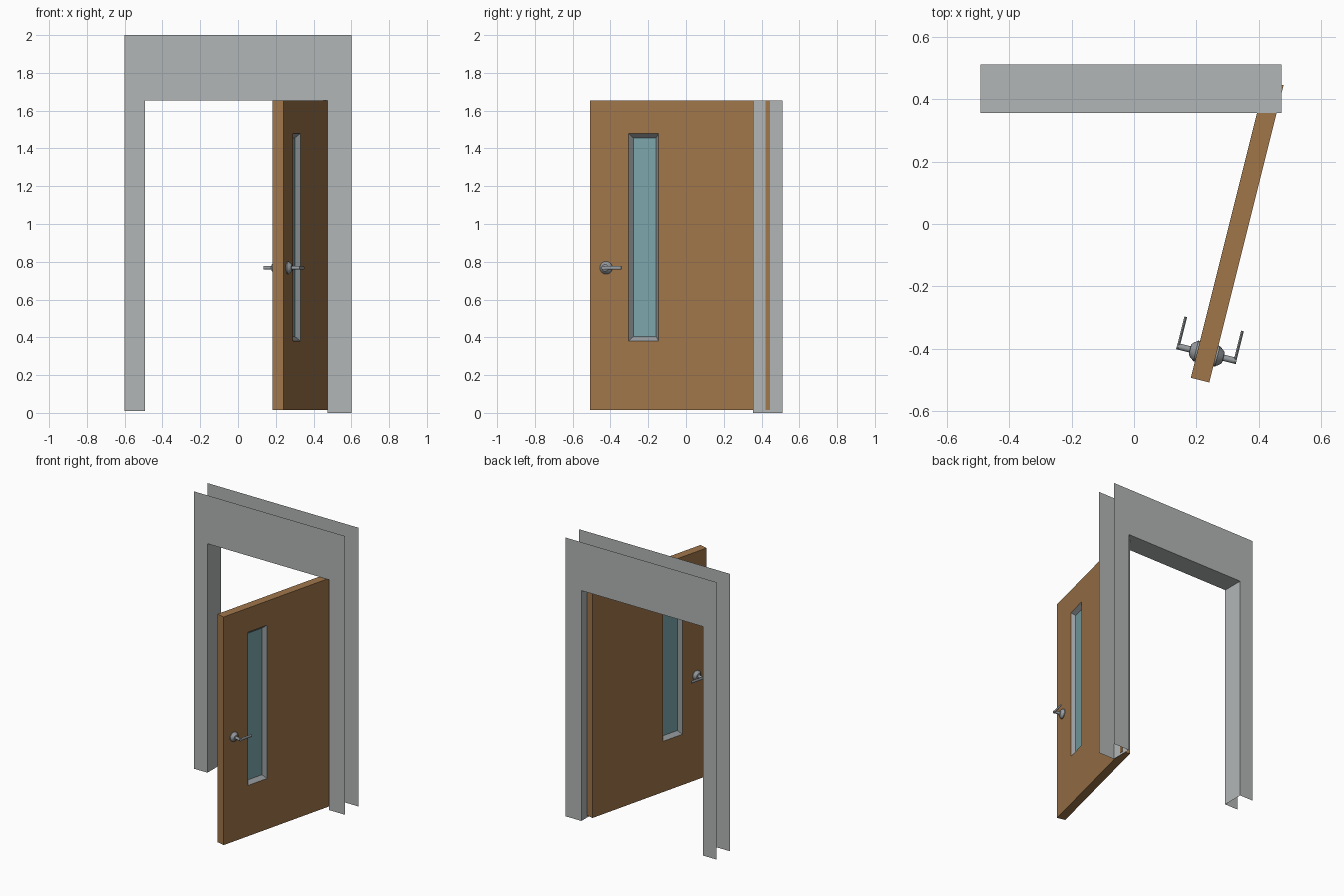
import bpy, math
from mathutils import Matrix, Vector

if "Cube" in bpy.data.objects:
    bpy.data.objects.remove(bpy.data.objects["Cube"])


def material(name, rgb):
    m = bpy.data.materials.new(name)
    m.diffuse_color = (*rgb, 1)
    m.use_nodes = True
    m.node_tree.nodes["Principled BSDF"].inputs["Base Color"].default_value = m.diffuse_color
    return m


GREY = material("grey paint", (0.45, 0.47, 0.47))
WOOD = material("brown wood", (0.35, 0.18, 0.068))
GLASS = material("blue glass", (0.20, 0.38, 0.40))
METAL = material("dull metal", (0.31, 0.33, 0.34))

# Door leaf frame: local x runs from free edge to hinge, y is thickness
DOOR = Matrix.Translation((0.3305, -0.024, 0)) @ Matrix.Rotation(math.atan2(0.952, 0.238), 4, 'Z')
HALF, T = 0.4905, 0.0305


def make(name, verts, faces, mat, matrix=None):
    me = bpy.data.meshes.new(name)
    me.from_pydata([Vector(v) for v in verts], [], faces)
    me.materials.append(mat)
    ob = bpy.data.objects.new(name, me)
    bpy.context.collection.objects.link(ob)
    if matrix:
        ob.matrix_world = matrix
    return ob


def rect(x0, x1, z0, z1, y):
    return [(x0, y, z0), (x1, y, z0), (x1, y, z1), (x0, y, z1)]


def ring(a, b, flip=False):
    """Four quads joining two loops of four vertices."""
    out = [(a + i, a + (i + 1) % 4, b + (i + 1) % 4, b + i) for i in range(4)]
    return [f[::-1] for f in out] if flip else out


# Door surround: two open sheets and the lining between them
XL, XR, ZT, YF, YB = -0.492, 0.473, 1.653, 0.356, 0.511
profile = [(-0.6, 0.01), (XL, 0.01), (XL, ZT), (XR, ZT), (XR, 0),
           (0.6, 0), (0.6, 2), (-0.6, 2)]
make("surround_front", [(x, YF, z) for x, z in profile], [tuple(range(8))], GREY)
make("surround_back", [(x, YB, z) for x, z in profile], [tuple(range(7, -1, -1))], GREY)
lining = [(x, y, z) for x, z in profile[1:5] for y in (YF, YB)]
make("surround_lining", lining, [(2 * i, 2 * i + 1, 2 * i + 3, 2 * i + 2) for i in range(3)], GREY)

# Door leaf with a window opening
outer = (-HALF, HALF, 0.016, 1.653)
hole = (-0.282, -0.117, 0.38, 1.48)
pane = (-0.262, -0.137, 0.404, 1.456)
v = rect(*outer, -T) + rect(*hole, -T) + rect(*outer, T) + rect(*hole, T)
make("door_leaf", v, ring(0, 4) + ring(8, 12, True) + ring(0, 8, True), WOOD, DOOR)

# Sloped window frame on both faces, glass in the middle
G = 0.004
v = rect(*hole, -T) + rect(*pane, -G) + rect(*hole, T) + rect(*pane, G)
make("window_frame", v, ring(0, 4) + ring(8, 12, True), METAL, DOOR)
make("window_glass", rect(*pane, -G) + rect(*pane, G),
     [(0, 1, 2, 3), (7, 6, 5, 4)] + ring(0, 4, True), GLASS, DOOR)

# Handles: turned rose and stem, plus a lever pointing towards the hinge
HX, HZ, N = -0.403, 0.768, 20
turned = [(0.034, 0), (0.034, 0.005), (0.024, 0.018), (0.018, 0.024),
          (0.010, 0.025), (0.010, 0.068)]
for label, s in (("right", -1), ("left", 1)):
    verts = [(HX + r * math.cos(2 * math.pi * i / N), s * (T + h),
              HZ + r * math.sin(2 * math.pi * i / N)) for r, h in turned for i in range(N)]
    faces = [(k * N + i, k * N + (i + 1) % N, (k + 1) * N + (i + 1) % N, (k + 1) * N + i)
             for k in range(len(turned) - 1) for i in range(N)]
    faces.append(tuple((len(turned) - 1) * N + i for i in range(N)))
    if s > 0:
        faces = [f[::-1] for f in faces]
    ob = make(label + "_handle_rose", verts, faces, METAL, DOOR)
    bpy.context.view_layer.objects.active = ob
    ob.select_set(True)
    bpy.ops.object.shade_smooth_by_angle(angle=math.radians(25))
    ob.select_set(False)

    # Lever: flattened oval section swept along x
    M, verts = 12, []
    for x in (HX - 0.008, HX + 0.02, HX + 0.098):
        for i in range(M):
            a = 2 * math.pi * i / M
            verts.append((x, s * (T + 0.063) + 0.0045 * math.cos(a), HZ + 0.0095 * math.sin(a)))
    faces = [(k * M + i, k * M + (i + 1) % M, (k + 1) * M + (i + 1) % M, (k + 1) * M + i)
             for k in range(2) for i in range(M)]
    faces += [tuple(range(M - 1, -1, -1)), tuple(range(2 * M, 3 * M))]
    ob = make(label + "_handle_lever", verts, faces, METAL, DOOR)
    bpy.context.view_layer.objects.active = ob
    ob.select_set(True)
    bpy.ops.object.shade_smooth_by_angle(angle=math.radians(40))
    ob.select_set(False)
